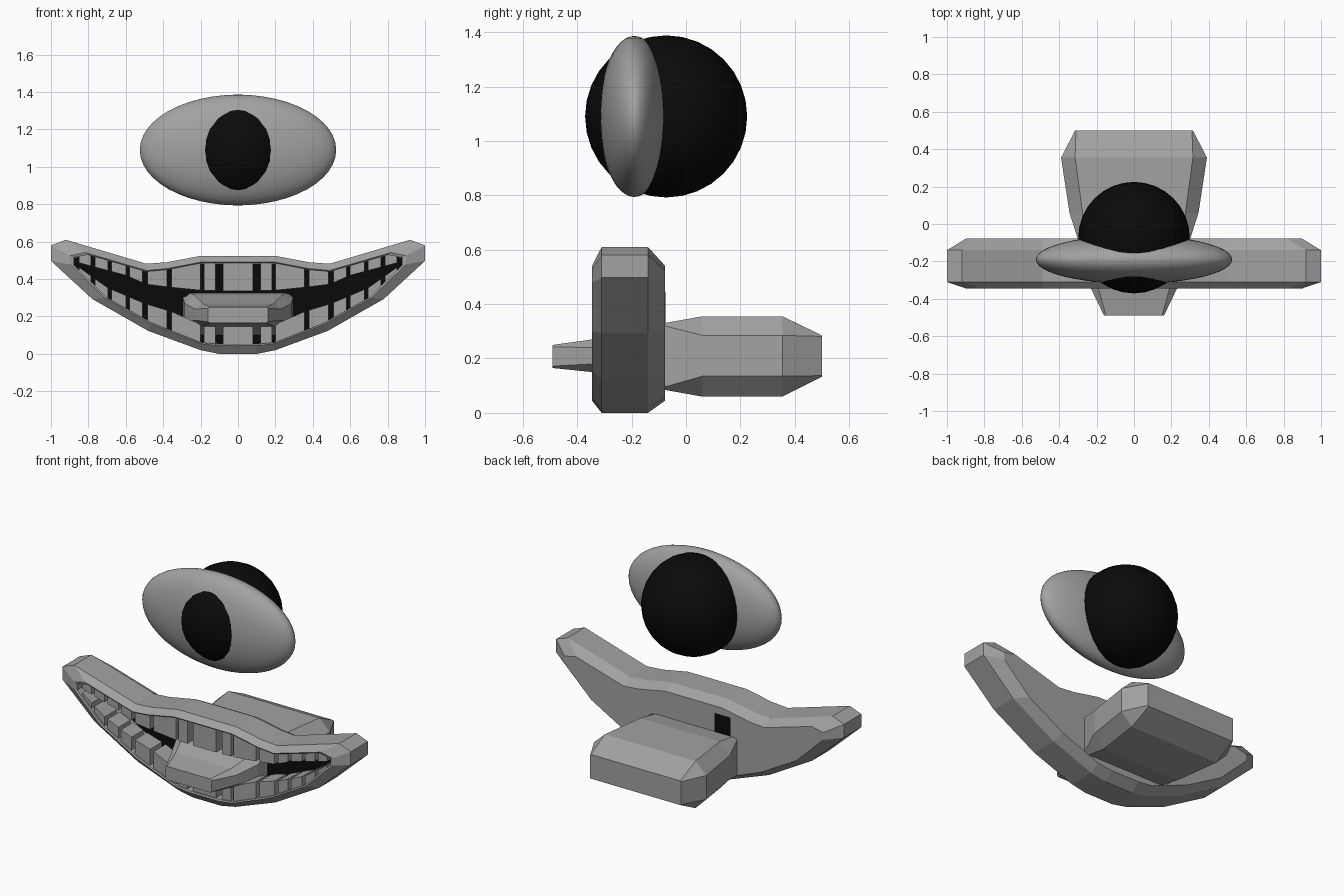
import bpy, bmesh, math

if "Cube" in bpy.data.objects:
    bpy.data.objects.remove(bpy.data.objects["Cube"])


def material(name, v):
    m = bpy.data.materials.new(name)
    m.diffuse_color = (v, v, v, 1)
    m.use_nodes = True
    m.node_tree.nodes["Principled BSDF"].inputs["Base Color"].default_value = m.diffuse_color
    return m


GRAY = material("gray", 0.36)
BLACK = material("black", 0.003)


def finish(bm, name, mat):
    bmesh.ops.recalc_face_normals(bm, faces=bm.faces)
    me = bpy.data.meshes.new(name)
    bm.to_mesh(me)
    bm.free()
    me.materials.append(mat)
    ob = bpy.data.objects.new(name, me)
    bpy.context.collection.objects.link(ob)
    return ob


def loft(name, loops, mat, cap_start=True):
    """Skin a list of equal-length point loops and cap the ends."""
    bm = bmesh.new()
    rings = [[bm.verts.new(p) for p in loop] for loop in loops]
    n = len(rings[0])
    for a, b in zip(rings, rings[1:]):
        for i in range(n):
            j = (i + 1) % n
            bm.faces.new((a[i], a[j], b[j], b[i]))
    bm.faces.new(rings[-1])
    if cap_start:
        bm.faces.new(rings[0])
    return finish(bm, name, mat)


def ellipsoid(name, centre, radii, mat, seg, rings):
    bpy.ops.mesh.primitive_uv_sphere_add(segments=seg, ring_count=rings, radius=1, location=centre)
    ob = bpy.context.object
    ob.name = name
    ob.scale = radii
    ob.data.materials.append(mat)
    bpy.ops.object.shade_smooth()


def mirrored(half):
    return half + [(-x, z) for x, z in reversed(half)]


def interp(curve, x):
    for (x0, z0), (x1, z1) in zip(curve, curve[1:]):
        if x <= x1:
            return z0 + (z1 - z0) * (x - x0) / (x1 - x0)
    return curve[-1][1]


# Eye and the ball that pokes through it
ellipsoid("eye_white", (0, -0.19, 1.09), (0.525, 0.13, 0.296), GRAY, 48, 24)
ellipsoid("pupil_ball", (0, -0.073, 1.09), (0.298, 0.298, 0.298), BLACK, 32, 16)

# Lips: hollow crescent with bevelled rims and a closed back
outer = mirrored([(0.2, 0.524), (0.38, 0.49), (0.49, 0.482), (0.92, 0.61), (1, 0.58),
                  (1, 0.497), (0.78, 0.294), (0.48, 0.123), (0.2, 0.02), (0.1, 0.0)])
inner = mirrored([(0.2, 0.485), (0.38, 0.45), (0.49, 0.44), (0.80, 0.53), (0.88, 0.515),
                  (0.88, 0.475), (0.70, 0.30), (0.46, 0.165), (0.2, 0.062), (0.1, 0.052)])


def ring(t, y):
    return [(a[0] + (b[0] - a[0]) * t, y, a[1] + (b[1] - a[1]) * t) for a, b in zip(outer, inner)]


loft("lips", [ring(1, -0.12), ring(1, -0.34), ring(0.85, -0.345), ring(0, -0.31),
              ring(0, -0.14), ring(0.85, -0.078)], GRAY)

# Dark mouth cavity and the small dark opening at the back
loft("mouth_cavity", [ring(1.02, -0.128), ring(1.02, -0.122)], BLACK)
loft("back_opening", [[(x, y, z) for x, z in ((-0.255, 0.33), (-0.145, 0.33),
                                              (-0.145, 0.445), (-0.255, 0.445))]
                      for y in (-0.08, -0.075)], BLACK)

# Teeth follow the lip curves
upper_gum = [(0, 0.495), (0.2, 0.495), (0.38, 0.46), (0.49, 0.45), (0.8, 0.54), (0.9, 0.52)]
upper_tip = [(0, 0.335), (0.2, 0.34), (0.37, 0.357), (0.49, 0.372), (0.6, 0.42), (0.9, 0.5)]
lower_gum = [(0, 0.045), (0.1, 0.045), (0.2, 0.055), (0.46, 0.155), (0.7, 0.29), (0.88, 0.465)]
lower_tip = [(0, 0.148), (0.2, 0.158), (0.35, 0.225), (0.5, 0.27), (0.7, 0.355), (0.88, 0.485)]
spans = [(0.12, 0.183), (0.2, 0.355), (0.38, 0.485), (0.51, 0.58), (0.6, 0.675),
         (0.695, 0.765), (0.785, 0.85)]


def tooth(name, x0, x1, gum, tip):
    pts = [(x0, interp(gum, abs(x0))), (x1, interp(gum, abs(x1))),
           (x1, interp(tip, abs(x1))), (x0, interp(tip, abs(x0)))]
    loft(name, [[(x, y, z) for x, z in pts] for y in (-0.33, -0.21)], GRAY)


for row, gum, tip in (("upper", upper_gum, upper_tip), ("lower", lower_gum, lower_tip)):
    tooth(row + "_tooth_centre", -0.08, 0.08, gum, tip)
    for i, (a, b) in enumerate(spans):
        tooth(f"{row}_tooth_right_{i}", a, b, gum, tip)
        tooth(f"{row}_tooth_left_{i}", -b, -a, gum, tip)


# Tongue running from the front tip through the mouth into the block behind
def section(y, wide, narrow, z0, z1, z2, z3):
    half = [(narrow, z3), (wide, z2), (wide, z1), (narrow, z0)]
    return [(x, y, z) for x, z in mirrored(half)]


loft("tongue", [section(-0.49, 0.16, 0.15, 0.165, 0.172, 0.243, 0.25),
                section(-0.345, 0.23, 0.19, 0.15, 0.18, 0.24, 0.27),
                section(-0.21, 0.285, 0.235, 0.13, 0.17, 0.27, 0.315),
                section(-0.08, 0.3, 0.27, 0.085, 0.095, 0.32, 0.33),
                section(0.06, 0.345, 0.275, 0.06, 0.135, 0.285, 0.355),
                section(0.355, 0.39, 0.315, 0.06, 0.135, 0.285, 0.355),
                section(0.5, 0.315, 0.31, 0.133, 0.137, 0.281, 0.285)], GRAY)
